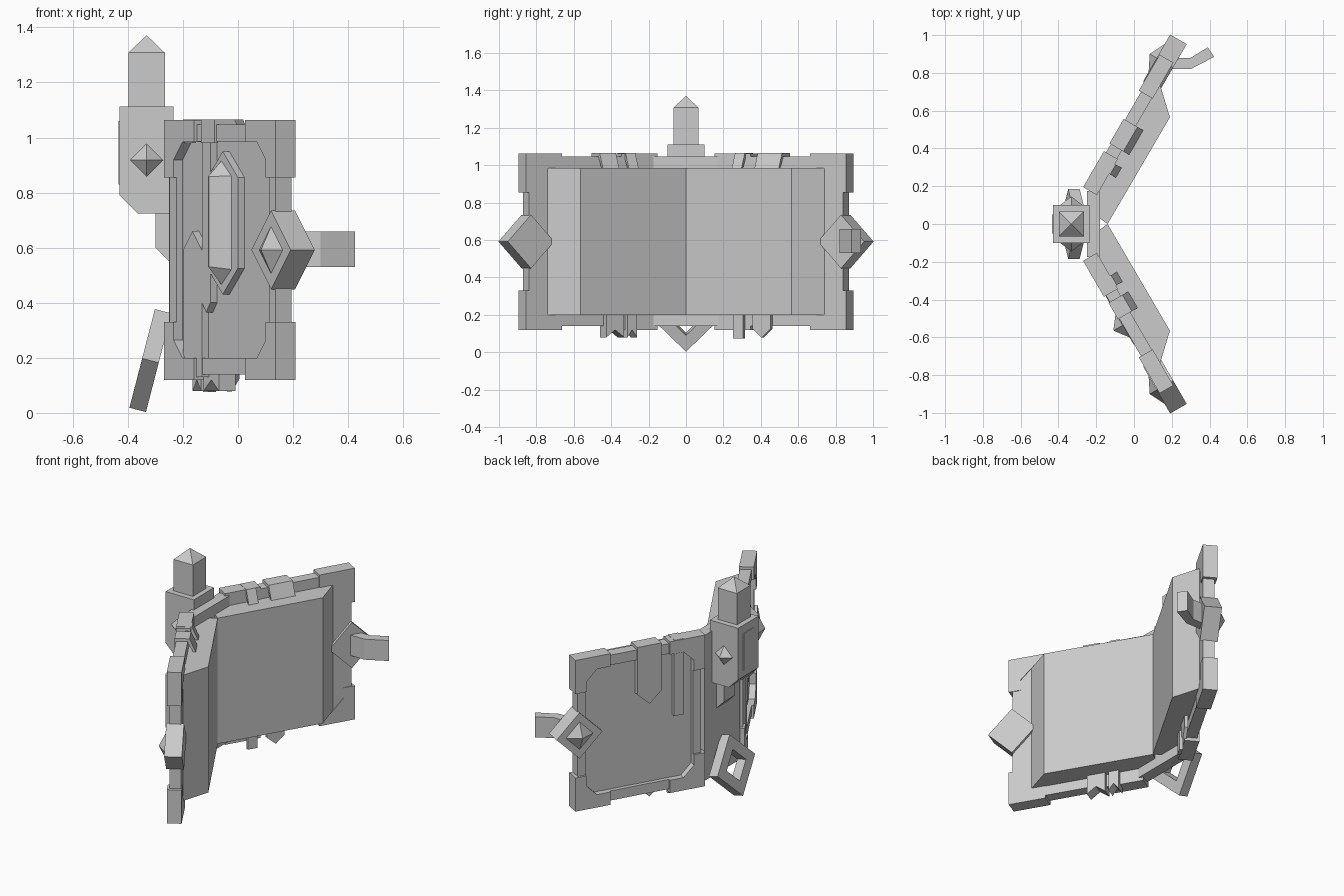
import bpy
import bmesh
from mathutils import Vector

cube = bpy.data.objects.get("Cube")
if cube:
    bpy.data.objects.remove(cube, do_unlink=True)

GREY = (0.6, 0.6, 0.6, 1)
mat = bpy.data.materials.new("stone grey")
mat.use_nodes = True
mat.diffuse_color = GREY
mat.node_tree.nodes["Principled BSDF"].inputs["Base Color"].default_value = GREY


def finish(name, bm):
    bmesh.ops.recalc_face_normals(bm, faces=bm.faces)
    mesh = bpy.data.meshes.new(name)
    bm.to_mesh(mesh)
    bm.free()
    mesh.materials.append(mat)
    bpy.context.collection.objects.link(bpy.data.objects.new(name, mesh))


def loft(name, loops, closed=False):
    """Skin equal loops; cap both ends, or join last to first when closed."""
    bm = bmesh.new()
    rings = [[bm.verts.new(p) for p in loop] for loop in loops]
    pairs = list(zip(rings, rings[1:] + rings[:1])) if closed else list(zip(rings, rings[1:]))
    for a, b in pairs:
        for i in range(len(a)):
            j = (i + 1) % len(a)
            bm.faces.new((a[i], a[j], b[j], b[i]))
    if not closed:
        bm.faces.new(rings[0])
        bm.faces.new(rings[-1])
    bmesh.ops.remove_doubles(bm, verts=bm.verts, dist=0.0001)
    finish(name, bm)


def box(name, x, y, z):
    loft(name, [[(x[0], y[0], h), (x[1], y[0], h), (x[1], y[1], h), (x[0], y[1], h)] for h in z])


def slab(name, profile, y):
    """Profile in x and z, pulled along y."""
    loft(name, [[(a, w, b) for a, b in profile] for w in y])


def rect(a, b):
    return [(a[0], b[0]), (a[1], b[0]), (a[1], b[1]), (a[0], b[1])]


def octagon(a, b, c):
    return [(a[0] + c, b[0]), (a[1] - c, b[0]), (a[1], b[0] + c), (a[1], b[1] - c),
            (a[1] - c, b[1]), (a[0] + c, b[1]), (a[0], b[1] - c), (a[0], b[0] + c)]


class Cover:
    """Slanted frame: u runs away from the spine, n points outward."""

    def __init__(self, side):
        self.side = side

    def at(self, u, n, z):
        return Vector((-0.2 + 0.5 * u - 0.866 * n,
                       self.side * (0.155 + 0.866 * u + 0.5 * n), z))

    def plate(self, name, outline, n):
        loft(name, [[self.at(u, d, z) for u, z in outline] for d in n])

    def strip(self, name, profile, u):
        loft(name, [[self.at(w, n, z) for n, z in profile] for w in u])

    def frame(self, name, outer, inner, n):
        order = [(outer, n[0]), (outer, n[1]), (inner, n[1]), (inner, n[0])]
        loft(name, [[self.at(u, d, z) for u, z in o] for o, d in order], closed=True)


MID = 0.592
WIDTH = 0.81
hook = [(0.075, 0.98), (0.075, 1.066), (-0.01, 1.066), (-0.045, 0.985),
        (-0.03, 0.985), (0, 1.04), (0.06, 1.04), (0.06, 0.98)]
corner = [(0.81, 0.12), (0.59, 0.12), (0.59, 0.2), (0.675, 0.2),
          (0.74, 0.265), (0.74, 0.33), (0.81, 0.33)]

for side, tag in ((1, "left"), (-1, "right")):
    c = Cover(side)

    # Cover board with a sunken octagonal panel
    c.plate(tag + "_cover_board", rect((0.02, 0.79), (0.14, 1.048)), (0, 0.042))
    c.frame(tag + "_cover_frame", octagon((0.02, 0.79), (0.14, 1.048), 0.05),
            octagon((0.07, 0.74), (0.2, 0.985), 0.065), (0.04, 0.067))

    # Corner guards
    for far in (True, False):
        for top in (True, False):
            outline = [(u if far else WIDTH - u, 2 * MID - z if top else z) for u, z in corner]
            c.plate(tag + "_corner_guard", outline, (-0.004, 0.08))

    # Page block
    foot, tip = c.at(0.675, 0, 0), c.at(0.55, -0.133, 0)
    start = c.at(0, 0, 0)
    pages = [(-0.18, side * 0.03), (-0.14, 0), tip.xy, foot.xy, start.xy]
    loft(tag + "_pages", [[(p[0], p[1], h) for p in pages] for h in (0.2, 0.985)])

    # Diamond clasp plate and its stud
    def diamond(u, r, n):
        return [c.at(u - r, n, MID), c.at(u, n, MID + r), c.at(u + r, n, MID), c.at(u, n, MID - r)]
    loft(tag + "_clasp_plate", [diamond(0.787, 0.143, n) for n in (-0.016, 0.085)])
    loft(tag + "_clasp_stud", [diamond(0.787, r, n) for r, n in ((0.095, 0.08), (0.001, 0.127))])

left, right = Cover(1), Cover(-1)

# Left cover ribbons, hooked over the top edge
left.plate("wide_ribbon", [(0.27, 1.05), (0.27, 0.77), (0.345, 0.7), (0.42, 0.77), (0.42, 1.05)],
           (0.035, 0.075))
left.strip("wide_ribbon_hook", hook, (0.27, 0.42))
left.plate("narrow_ribbon", rect((0.13, 0.19), (0.59, 1.05)), (0.035, 0.07))
left.strip("narrow_ribbon_hook", hook, (0.13, 0.19))
left.plate("narrow_ribbon_tail", rect((0.13, 0.19), (0.075, 0.22)), (-0.03, -0.01))
left.plate("wide_ribbon_tail", [(0.25, 0.22), (0.25, 0.125), (0.305, 0.078), (0.36, 0.125), (0.36, 0.22)],
           (-0.03, -0.01))

# Right cover ribbons
right.plate("hanging_ribbon", [(0.26, 1.05), (0.26, 0.4), (0.29, 0.365), (0.32, 0.4), (0.32, 1.05)],
            (0.035, 0.07))
right.plate("rising_ribbon", [(0.12, 0.13), (0.12, 0.59), (0.19, 0.66), (0.26, 0.59), (0.26, 0.13)],
            (0.035, 0.07))
for u in ((0.14, 0.2), (0.26, 0.36)):
    right.strip("ribbon_hook", hook, u)
for u, w in ((0.14, 0.06), (0.22, 0.11)):
    right.plate("forked_tail", [(u, 0.22), (u, 0.08), (u + w / 2, 0.12), (u + w, 0.08), (u + w, 0.22)],
                (-0.03, 0.04))


# Long faceted gem on the right cover
def long_hex(u, w, low, high, shoulder, n):
    return [right.at(u - w, n, low + shoulder), right.at(u, n, low), right.at(u + w, n, low + shoulder),
            right.at(u + w, n, high - shoulder), right.at(u, n, high), right.at(u - w, n, high - shoulder)]


loft("gem_setting", [long_hex(0.41, 0.11, 0.43, 0.95, 0.095, n) for n in (0.04, 0.07)])
loft("long_gem", [long_hex(0.4, 0.08, 0.46, 0.92, 0.06, 0.065),
                  long_hex(0.4, 0.003, 0.53, 0.86, 0.001, 0.124)])

# Hook arm on the left clasp
arm = [(0.18, 0.82), (0.3, 0.82), (0.425, 0.885), (0.39, 0.935), (0.3, 0.88), (0.18, 0.88)]
loft("clasp_arm", [[(x, y, h) for x, y in arm] for h in (0.53, 0.658)])

# Spine board and the block mounted on it
box("spine_board", (-0.25, -0.18), (-0.175, 0.175), (0.14, 1.048))
slab("spine_block", [(-0.43, 1.112), (-0.43, 0.79), (-0.365, 0.725), (-0.235, 0.725), (-0.235, 1.112)],
     (-0.1, 0.1))
slab("spine_bracket", [(-0.3, 0.75), (-0.3, 0.6), (-0.24, 0.54), (-0.24, 0.75)], (-0.055, 0.055))
box("spine_block_plate", (-0.434, -0.425), (-0.05, 0.05), (0.83, 1.06))

# Pointed post on top
loft("pointed_post", [[(-0.332 + sx * r, sy * r, h) for sx, sy in ((-1, -1), (1, -1), (1, 1), (-1, 1))]
                      for r, h in ((0.066, 1.1), (0.066, 1.308), (0.0005, 1.371))])

# Side studs on the block
for s in (1, -1):
    loft("side_stud", [[(-0.332 - r, s * y, 0.918), (-0.332, s * y, 0.918 + r),
                        (-0.332 + r, s * y, 0.918), (-0.332, s * y, 0.918 - r)]
                       for r, y in ((0.066, 0.095), (0.001, 0.145))])

# Tilted diamond ring below the spine
axis = Vector((0.25, 0, 0.968)).normalized()
through = Vector((axis.z, 0, -axis.x))
centre = Vector((-0.318, 0, 0.19))


def ring_loop(r, t):
    return [centre + through * t + axis * a * r + Vector((0, b * r, 0))
            for a, b in ((1, 0), (0, 1), (-1, 0), (0, -1))]


loft("diamond_ring", [ring_loop(0.185, -0.031), ring_loop(0.185, 0.031),
                      ring_loop(0.095, 0.031), ring_loop(0.095, -0.031)], closed=True)
